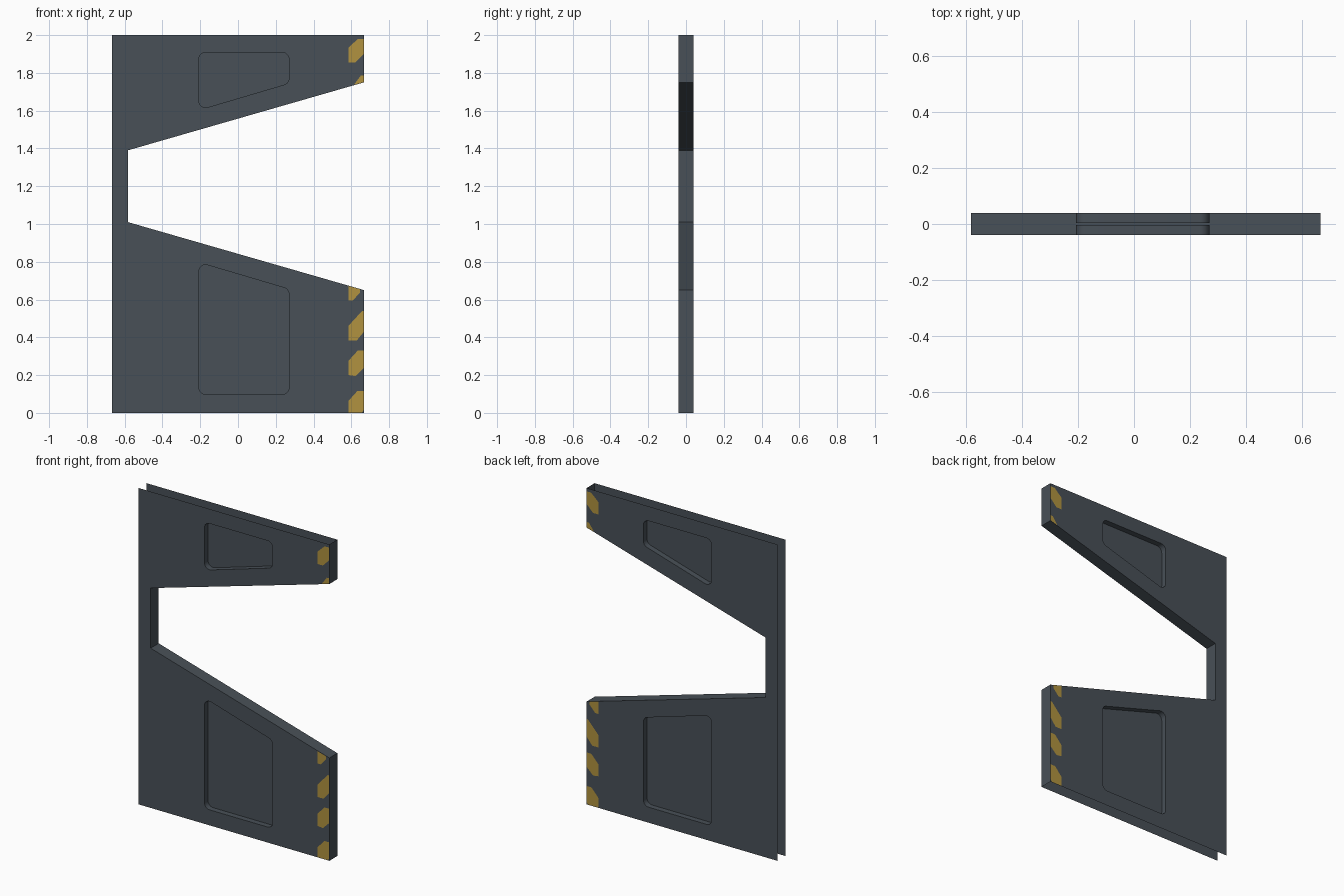
import bpy, bmesh, math
from mathutils import Vector

if "Cube" in bpy.data.objects:
    bpy.data.objects.remove(bpy.data.objects["Cube"])

W, HY, DEPTH = 0.667, 0.04, 0.036


def material(name, rgb):
    m = bpy.data.materials.new(name)
    m.diffuse_color = (*rgb, 1)
    m.use_nodes = True
    m.node_tree.nodes["Principled BSDF"].inputs["Base Color"].default_value = m.diffuse_color
    return m


slate = material("slate grey", (0.065, 0.08, 0.096))
yellow = material("hazard yellow", (0.44, 0.29, 0.05))


def rounded(points, radius, seg=5):
    """Polygon with each corner replaced by a tangent curve."""
    out = []
    for i, p in enumerate(points):
        p = Vector(p)
        a = (Vector(points[i - 1]) - p).normalized()
        b = (Vector(points[(i + 1) % len(points)]) - p).normalized()
        half = a.angle(b) / 2
        c = p + (a + b).normalized() * radius / math.sin(half)
        t = radius / math.tan(half)
        s, e = p + a * t - c, p + b * t - c
        for k in range(seg + 1):
            out.append(c + s.lerp(e, k / seg).normalized() * radius)
    return out


def finish(bm, name, mat):
    me = bpy.data.meshes.new(name)
    bm.to_mesh(me)
    bm.free()
    me.materials.append(mat)
    ob = bpy.data.objects.new(name, me)
    bpy.context.collection.objects.link(ob)
    return ob


# Door outline with tapered notch, and two rounded pockets mirrored about z = 1.2
outline = [(-W, 2), (W, 2), (W, 1.75), (-0.583, 1.39),
           (-0.583, 1.01), (W, 0.65), (W, 0), (-W, 0)]
top_pocket = [(-0.207, 1.908), (0.27, 1.908), (0.27, 1.745), (-0.207, 1.604)]
low_pocket = [(-0.207, 0.796), (0.27, 0.655), (0.27, 0.098), (-0.207, 0.098)]

bm = bmesh.new()


def loop(points, y):
    vs = [bm.verts.new((p[0], y, p[1])) for p in points]
    es = [bm.edges.new((vs[i - 1], v)) for i, v in enumerate(vs)]
    return vs, es


rims = []
for side in (-1, 1):
    rim, edges = loop(outline, side * HY)
    rims.append(rim)
    pockets = []
    for pts in (top_pocket, low_pocket):
        vs, es = loop(rounded(pts, 0.035), side * HY)
        pockets.append(vs)
        edges = edges + es
    # Skin with pocket holes
    bmesh.ops.triangle_fill(bm, edges=edges, use_beauty=True,
                            normal=(0, side, 0))
    # Pocket walls and floors
    for vs in pockets:
        inner = [bm.verts.new((v.co.x, side * (HY - DEPTH), v.co.z)) for v in vs]
        for i in range(len(vs)):
            bm.faces.new((vs[i - 1], vs[i], inner[i], inner[i - 1]))
        bm.faces.new(inner)

# End and notch walls only; top, bottom and hinge side stay open
f, b = rims
for i in range(1, 6):
    bm.faces.new((f[i], f[i + 1], b[i + 1], b[i]))

bmesh.ops.recalc_face_normals(bm, faces=bm.faces)
bm.normal_update()
if sum(fc.normal.y * fc.calc_center_median().y for fc in bm.faces
       if abs(fc.normal.y) > 0.9) < 0:
    bmesh.ops.reverse_faces(bm, faces=bm.faces)
panel = finish(bm, "door_panel", slate)
bpy.context.view_layer.objects.active = panel
panel.select_set(True)
bpy.ops.object.shade_smooth_by_angle(angle=math.radians(30))

# Hazard stripes near the free edge, on both skins
L, R = 0.585, W - 0.001
stripes = [
    [(L, 1.934), (0.635, 1.98), (R, 1.98), (R, 1.90), (0.622, 1.855), (L, 1.855)],
    [(0.614, 1.737), (0.65, 1.786), (R, 1.786), (R, 1.752)],
    [(L, 0.672), (0.645, 0.655), (0.645, 0.636), (0.607, 0.594), (L, 0.594)],
    [(L, 0.461), (0.657, 0.54), (R, 0.54), (R, 0.429), (0.628, 0.382), (L, 0.382)],
    [(L, 0.276), (0.633, 0.329), (R, 0.329), (R, 0.238), (0.622, 0.195), (L, 0.2)],
    [(L, 0.064), (0.633, 0.117), (R, 0.117), (R, 0.015), (0.655, 0.002), (L, 0.002)],
]
for side, name in ((-1, "front_hazard_stripes"), (1, "back_hazard_stripes")):
    bm = bmesh.new()
    for pts in stripes:
        fc = bm.faces.new([bm.verts.new((x, side * (HY + 0.001), z)) for x, z in pts])
        fc.normal_update()
        if fc.normal.y * side < 0:
            fc.normal_flip()
    finish(bm, name, yellow)
